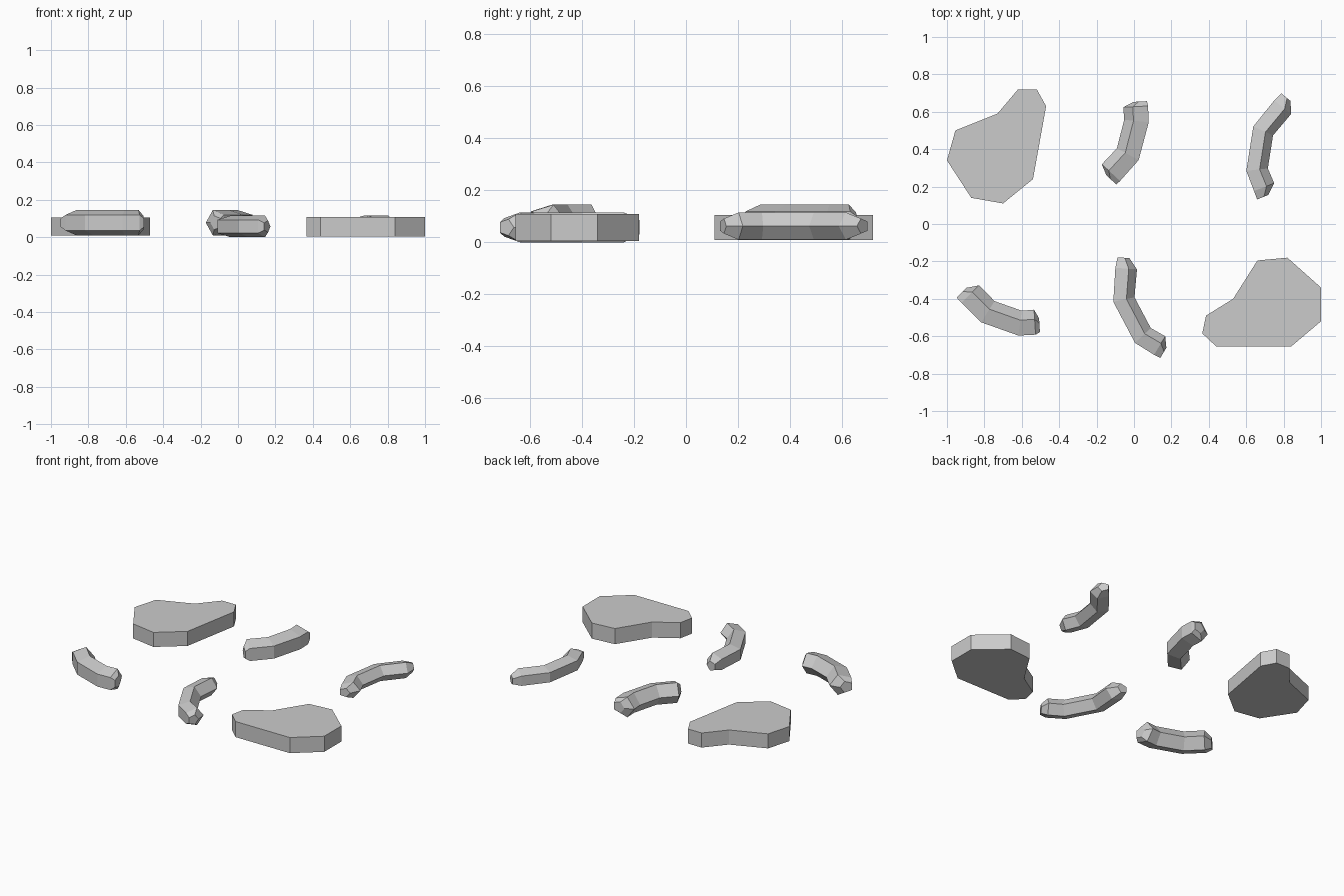
import bpy, bmesh
from math import cos, sin, tau
from mathutils import Vector

if "Cube" in bpy.data.objects:
    bpy.data.objects.remove(bpy.data.objects["Cube"])


def finish(name, bm):
    bmesh.ops.recalc_face_normals(bm, faces=bm.faces)
    mesh = bpy.data.meshes.new(name)
    bm.to_mesh(mesh)
    bm.free()
    bpy.context.collection.objects.link(bpy.data.objects.new(name, mesh))


def slab(name, outline, z0, z1):
    """Flat stone-like piece extruded from its outline."""
    bm = bmesh.new()
    face = bm.faces.new([bm.verts.new((x, y, z0)) for x, y in outline])
    top = bmesh.ops.extrude_face_region(bm, geom=[face], use_keep_orig=True)
    for v in top["geom"]:
        if isinstance(v, bmesh.types.BMVert):
            v.co.z = z1
    finish(name, bm)


def bent_strip(name, path, width, z0, z1):
    """Five-sided tube along a bent path; first and last points are the small tips.
    One corner of the section points to the left (inner side) of the path."""
    pts = [Vector(p) for p in path]
    mid, height = (z0 + z1) / 2, (z1 - z0) / 1.902
    bm = bmesh.new()
    rings = []
    for i, p in enumerate(pts):
        k = min(max(i, 1), 4)
        t = (pts[min(k + 1, 4)] - pts[k]).normalized() + (pts[k] - pts[max(k - 1, 1)]).normalized()
        t.normalize()
        left = Vector((-t.y, t.x))
        s = 0.55 if i in (0, 5) else 1.0
        ring = []
        for j in range(5):
            a = tau * j / 5
            q = p + left * (cos(a) * width * s)
            ring.append(bm.verts.new((q.x, q.y, mid + sin(a) * height * s)))
        rings.append(ring)
    for a, b in zip(rings, rings[1:]):
        for j in range(5):
            n = (j + 1) % 5
            bm.faces.new((a[j], a[n], b[n], b[j]))
    bm.faces.new(rings[0])
    bm.faces.new(rings[-1])
    finish(name, bm)


# Two wide flat slices
slab("slice_back_left", [(-.62, .72), (-.52, .72), (-.47, .63), (-.54, .24), (-.70, .11),
                         (-.87, .14), (-1, .34), (-.955, .50), (-.73, .59)], .008, .105)
slab("slice_front_right", [(.66, -.195), (.82, -.18), (1, -.34), (1, -.52), (.84, -.655),
                           (.44, -.655), (.365, -.585), (.385, -.49), (.53, -.40)], .005, .109)

# Four bent strips
bent_strip("strip_front_left", [(-.925, -.37), (-.88, -.38), (-.785, -.475),
                                (-.61, -.537), (-.53, -.532), (-.505, -.545)], .074, .01, .145)
bent_strip("strip_back_right", [(.81, .68), (.79, .628), (.685, .50),
                                (.652, .29), (.69, .195), (.685, .142)], .064, .01, .115)
bent_strip("strip_back_middle", [(-.118, .233), (-.118, .27), (-.027, .37),
                                 (.02, .55), (.016, .628), (.037, .655)], .073, .01, .145)
bent_strip("strip_front_middle", [(-.06, -.18), (-.048, -.238), (-.06, -.405),
                                  (.043, -.60), (.134, -.655), (.155, -.692)], .064, 0, .115)
